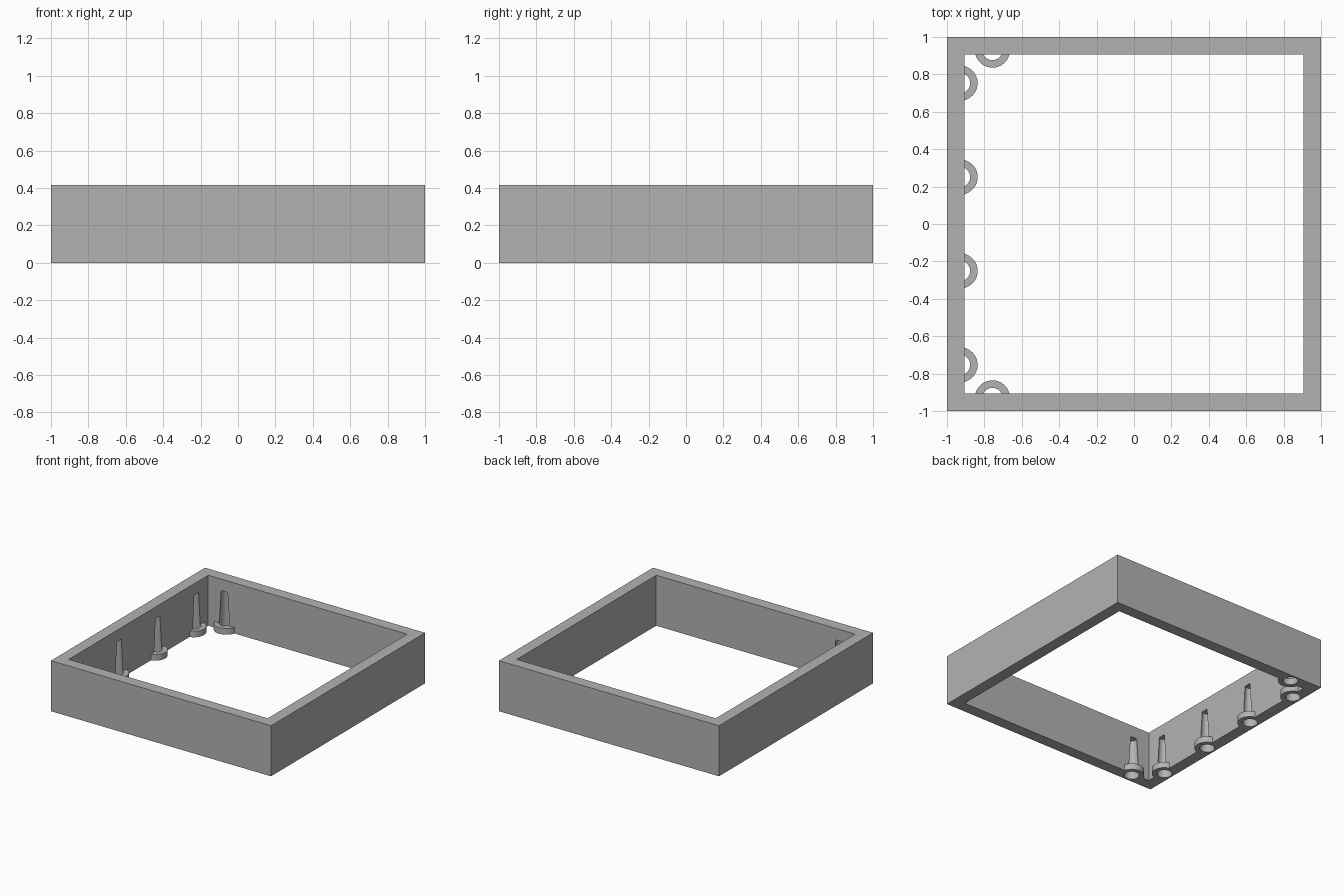
import bpy, bmesh
from math import pi, cos, sin
from mathutils import Matrix, Vector

old = bpy.data.objects.get("Cube")
if old:
    bpy.data.objects.remove(old)

HEIGHT, INNER, AXIS = 0.415, 0.905, 0.93
COLLAR_R, COLLAR_H = 0.094, 0.05
BORE_R, BORE_TIP, BORE_TOP = 0.057, 0.038, 0.32

grey = bpy.data.materials.new("plain grey")
grey.use_nodes = True
colour = (0.45, 0.45, 0.45, 1)
grey.diffuse_color = colour
grey.node_tree.nodes["Principled BSDF"].inputs["Base Color"].default_value = colour


def make_object(name, bm):
    bmesh.ops.recalc_face_normals(bm, faces=bm.faces)
    mesh = bpy.data.meshes.new(name)
    bm.to_mesh(mesh)
    bm.free()
    mesh.materials.append(grey)
    ob = bpy.data.objects.new(name, mesh)
    bpy.context.collection.objects.link(ob)
    return ob


def extrude_outline(bm, points, z0, z1):
    face = bm.faces.new([bm.verts.new((x, y, z0)) for x, y in points])
    new = bmesh.ops.extrude_face_region(bm, geom=[face])["geom"]
    verts = [g for g in new if isinstance(g, bmesh.types.BMVert)]
    bmesh.ops.translate(bm, verts=verts, vec=(0, 0, z1 - z0))


def box(name, half, z0, z1):
    bm = bmesh.new()
    corners = [(-half, -half), (half, -half), (half, half), (-half, half)]
    extrude_outline(bm, corners, z0, z1)
    return make_object(name, bm)


def combine(target, tool, operation):
    # Apply a boolean and discard the tool
    mod = target.modifiers.new(operation.lower(), 'BOOLEAN')
    mod.operation, mod.object, mod.solver = operation, tool, 'EXACT'
    bpy.context.view_layer.objects.active = target
    bpy.ops.object.modifier_apply(modifier=mod.name)
    bpy.data.objects.remove(tool)


# Square open frame
frame = box("square_frame", 1, 0, HEIGHT)
combine(frame, box("opening_cutter", INNER, -0.1, HEIGHT + 0.1), 'DIFFERENCE')

# Socket axes in the walls, with the direction each one faces
sockets = [(-AXIS, y, 0) for y in (-0.753, -0.251, 0.251, 0.753)]
sockets += [(-0.757, AXIS, -pi / 2), (-0.757, -AXIS, pi / 2)]

collars, bores = bmesh.new(), bmesh.new()
for x, y, facing in sockets:
    # Half-round collar at the foot of the wall
    arc = [facing + pi * (i / 24 - 0.5) for i in range(25)]
    extrude_outline(collars, [(x + COLLAR_R * cos(a), y + COLLAR_R * sin(a)) for a in arc],
                    0, COLLAR_H)
    # Tapered socket, open at the bottom
    low = -0.02
    slope = (BORE_R - BORE_TIP) / BORE_TOP
    bmesh.ops.create_cone(bores, cap_ends=True, segments=40,
                          radius1=BORE_R - slope * low, radius2=BORE_TIP,
                          depth=BORE_TOP - low,
                          matrix=Matrix.Translation(Vector((x, y, (BORE_TOP + low) / 2))))

combine(frame, make_object("socket_collars", collars), 'UNION')
combine(frame, make_object("socket_cutter", bores), 'DIFFERENCE')

# Smooth the round surfaces, keep the corners crisp
frame.select_set(True)
bpy.context.view_layer.objects.active = frame
bpy.ops.object.shade_smooth_by_angle(angle=pi / 6)
